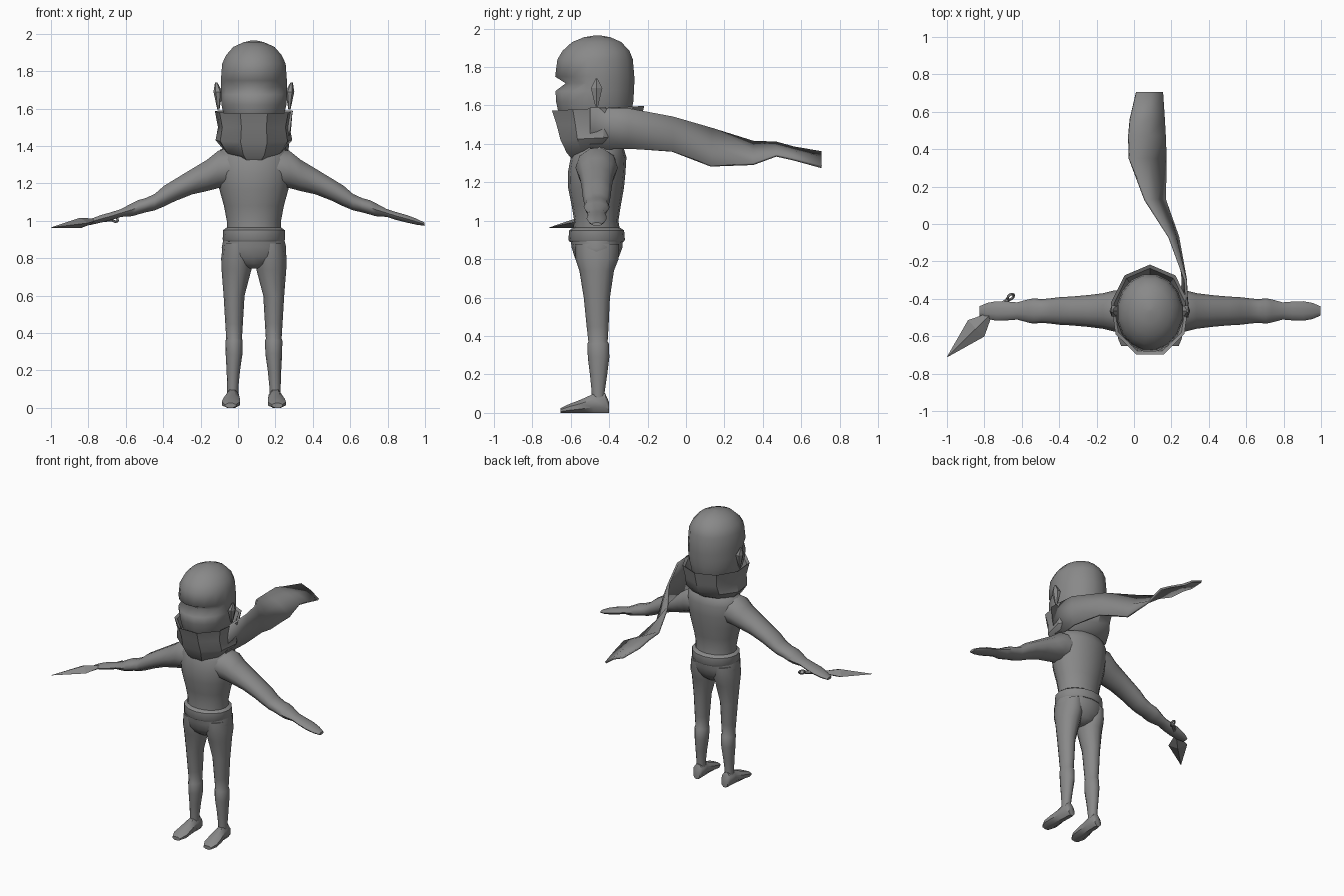
import bpy, bmesh, math
from mathutils import Vector

CX, CY = 0.085, -0.465  # body axis
X, Y, Z = Vector((1, 0, 0)), Vector((0, 1, 0)), Vector((0, 0, 1))

grey = bpy.data.materials.new("plain grey")
grey.diffuse_color = (0.25, 0.25, 0.25, 1)


def finish(name, bm, angle=40):
    bmesh.ops.recalc_face_normals(bm, faces=bm.faces)
    me = bpy.data.meshes.new(name)
    bm.to_mesh(me)
    bm.free()
    me.materials.append(grey)
    ob = bpy.data.objects.new(name, me)
    bpy.context.collection.objects.link(ob)
    bpy.ops.object.select_all(action='DESELECT')
    ob.select_set(True)
    bpy.context.view_layer.objects.active = ob
    bpy.ops.object.shade_smooth_by_angle(angle=math.radians(angle))
    return ob


def loft(name, rings, sides=12, phase=0.0, angle=40):
    """Skin closed rings given as (centre, u vector, v vector)."""
    bm = bmesh.new()
    loops = []
    for c, u, v in rings:
        pts = []
        for i in range(sides):
            a = phase + 2 * math.pi * i / sides
            pts.append(bm.verts.new(c + u * math.cos(a) + v * math.sin(a)))
        loops.append(pts)
    for a, b in zip(loops, loops[1:]):
        for i in range(sides):
            j = (i + 1) % sides
            bm.faces.new((a[i], a[j], b[j], b[i]))
    bm.faces.new(loops[0])
    bm.faces.new(loops[-1])
    return finish(name, bm, angle)


def upright(rows, x=CX):
    """Rows of (z, y, half width, half depth, optional tilt)."""
    return [(Vector((x, r[1], r[0])), X * r[2],
             Y * r[3] + Z * (r[3] * r[4] if len(r) > 4 else 0)) for r in rows]


# Torso with shoulders and neck
loft("torso", upright([
    (0.93, -0.465, 0.145, 0.125), (1.0, -0.467, 0.145, 0.115),
    (1.08, -0.467, 0.16, 0.128), (1.17, -0.468, 0.185, 0.145),
    (1.25, -0.465, 0.2, 0.15), (1.33, -0.455, 0.2, 0.145),
    (1.38, -0.45, 0.18, 0.125), (1.42, -0.45, 0.09, 0.09),
    (1.5, -0.45, 0.08, 0.08)]), 16, angle=60)

# Shirt hem
loft("shirt_hem", upright([
    (0.89, -0.465, 0.16, 0.14), (0.9, -0.465, 0.167, 0.147),
    (0.95, -0.465, 0.165, 0.143), (0.965, -0.465, 0.145, 0.12)]), 16)

# Hips
loft("hips", upright([
    (0.92, -0.465, 0.158, 0.138), (0.86, -0.463, 0.172, 0.132),
    (0.81, -0.465, 0.168, 0.115), (0.77, -0.465, 0.12, 0.09),
    (0.745, -0.465, 0.03, 0.06)]), 16, angle=60)

for side, s in (("right", -1), ("left", 1)):
    # Leg: z, offset from the middle, half width, y, half depth
    leg = [(0.88, .09, .075, -.463, .115), (0.8, .092, .083, -.463, .112),
           (0.74, .093, .08, -.465, .09), (0.6, .106, .056, -.464, .068),
           (0.45, .106, .047, -.46, .057), (0.37, .106, .042, -.458, .05),
           (0.36, .106, .046, -.457, .056), (0.29, .106, .045, -.455, .056),
           (0.2, .11, .036, -.455, .045), (0.11, .113, .03, -.457, .034),
           (0.04, .113, .03, -.455, .034)]
    loft(side + "_leg", [(Vector((CX + s * d, y, z)), X * rx, Y * ry)
                         for z, d, rx, y, ry in leg], 12, angle=60)

    # Foot: y, offset, half width, height
    foot = [(-.402, .113, .025, .06), (-.42, .113, .035, .1),
            (-.48, .115, .036, .1), (-.55, .12, .047, .068),
            (-.61, .123, .05, .045), (-.652, .125, .03, .025)]
    loft(side + "_foot", [(Vector((CX + s * d, y, h / 2)), X * w * 1.05, Z * h * .54)
                          for y, d, w, h in foot], 8, math.pi / 8)
    sole = bpy.context.object
    for v in sole.data.vertices:
        v.co.z = max(v.co.z, 0)

    # Arm and hand: offset, z, half height, half depth
    arm = [(.1, 1.285, .1, .11), (.19, 1.275, .105, .11), (.25, 1.243, .088, .095),
           (.33, 1.21, .072, .085), (.42, 1.165, .062, .077), (.48, 1.132, .058, .074),
           (.53, 1.1, .046, .068), (.58, 1.083, .04, .063), (.62, 1.072, .04, .068),
           (.65, 1.06, .037, .062), (.71, 1.042, .022, .046), (.76, 1.026, .022, .05),
           (.82, 1.01, .021, .052), (.87, .995, .017, .043), (.912, .982, .009, .025)]
    loft(side + "_arm", [(Vector((CX + s * d, CY, z)), Y * ry, Z * rz)
                         for d, z, rz, ry in arm], 10, angle=60)

    # Ear: flattened diamond
    c = Vector((CX + s * .19, -.465, 1.67))
    loft(side + "_ear", [
        (c - Z * .075, X * .006, Y * .008), (c + Z * .02 + X * s * .002, X * .024, Y * .034),
        (c + Z * .07 + X * s * .012, X * .006, Y * .006)], 6, angle=20)

# Hooded head, with a recessed eye opening across the front
head = loft("head", upright([
    (1.45, -.465, .11, .14), (1.55, -.475, .16, .19), (1.62, -.475, .177, .205),
    (1.675, -.475, .18, .208), (1.715, -.475, .18, .21), (1.75, -.475, .18, .21),
    (1.84, -.473, .173, .2), (1.885, -.468, .152, .177), (1.93, -.465, .112, .13),
    (1.955, -.462, .055, .07), (1.965, -.46, .01, .01)]), 16, math.pi / 16, angle=40)
for v in head.data.vertices:
    if abs(v.co.z - 1.715) < .005 and v.co.y < -.57:
        v.co.y += .055

# Scarf wrapped round the neck, open at the top
loft("scarf_collar", upright([
    (1.345, -.465, .1, .13, .25), (1.375, -.465, .165, .165, .15),
    (1.43, -.465, .208, .2, .05), (1.5, -.465, .195, .222),
    (1.585, -.465, .212, .248, .05), (1.575, -.465, .195, .228, .05),
    (1.5, -.465, .165, .195)]), 9, math.pi / 2, angle=35)

# Scarf tail: y, upper edge x and z, lower edge x and z
tail = [(-.5, .285, 1.59, .245, 1.37), (-.3, .275, 1.585, .262, 1.375),
        (-.07, .19, 1.54, .235, 1.36), (.13, .06, 1.48, .165, 1.285),
        (.35, -.025, 1.41, .17, 1.295), (.47, -.03, 1.405, .167, 1.34),
        (.56, -.022, 1.38, .162, 1.32), (.705, .012, 1.355, .152, 1.28)]
bm = bmesh.new()
rows = []
for y, ux, uz, lx, lz in tail:
    top, low = Vector((ux, y, uz)), Vector((lx, y, lz))
    mid = (top + low) / 2 + Vector((.008, 0, .008))
    rows.append([bm.verts.new(p) for p in (top, mid, low)])
for a, b in zip(rows, rows[1:]):
    for i in range(2):
        bm.faces.new((a[i], a[i + 1], b[i + 1], b[i]))
ribbon = finish("scarf_tail", bm, 40)
thick = ribbon.modifiers.new("thickness", 'SOLIDIFY')
thick.thickness = .014
thick.offset = 0

# Throwing knife in the right hand: blade, grip and ring
base, tip = Vector((-.77, -.485, 1.0)), Vector((-1.0, -.712, .964))
ahead = (tip - base).normalized()
across = ahead.cross(Z).normalized()
up = across.cross(ahead)
loft("knife_blade", [
    (base, across * .012, up * .012),
    (base.lerp(tip, .32), across * .062, up * .028),
    (tip, across * .001, up * .001)], 4, angle=10)
end = Vector((-.675, -.405, 1.008))
loft("knife_grip", [(p, across * .012, up * .012) for p in (base, end)], 6)

hub = end - ahead * .022
bm = bmesh.new()
n, m = 10, 5
grid = []
for i in range(n):
    a = 2 * math.pi * i / n
    out = ahead * math.cos(a) + (across * .6 + up * .8) * math.sin(a)
    flat = ahead.cross(out).normalized() if abs(math.sin(a)) > .1 else None
    flat = ahead.cross(across * .6 + up * .8).normalized()
    grid.append([bm.verts.new(hub + out * (.02 + .007 * math.cos(2 * math.pi * j / m))
                              + flat * .007 * math.sin(2 * math.pi * j / m)) for j in range(m)])
for i in range(n):
    for j in range(m):
        k, q = (i + 1) % n, (j + 1) % m
        bm.faces.new((grid[i][j], grid[k][j], grid[k][q], grid[i][q]))
finish("knife_ring", bm)
